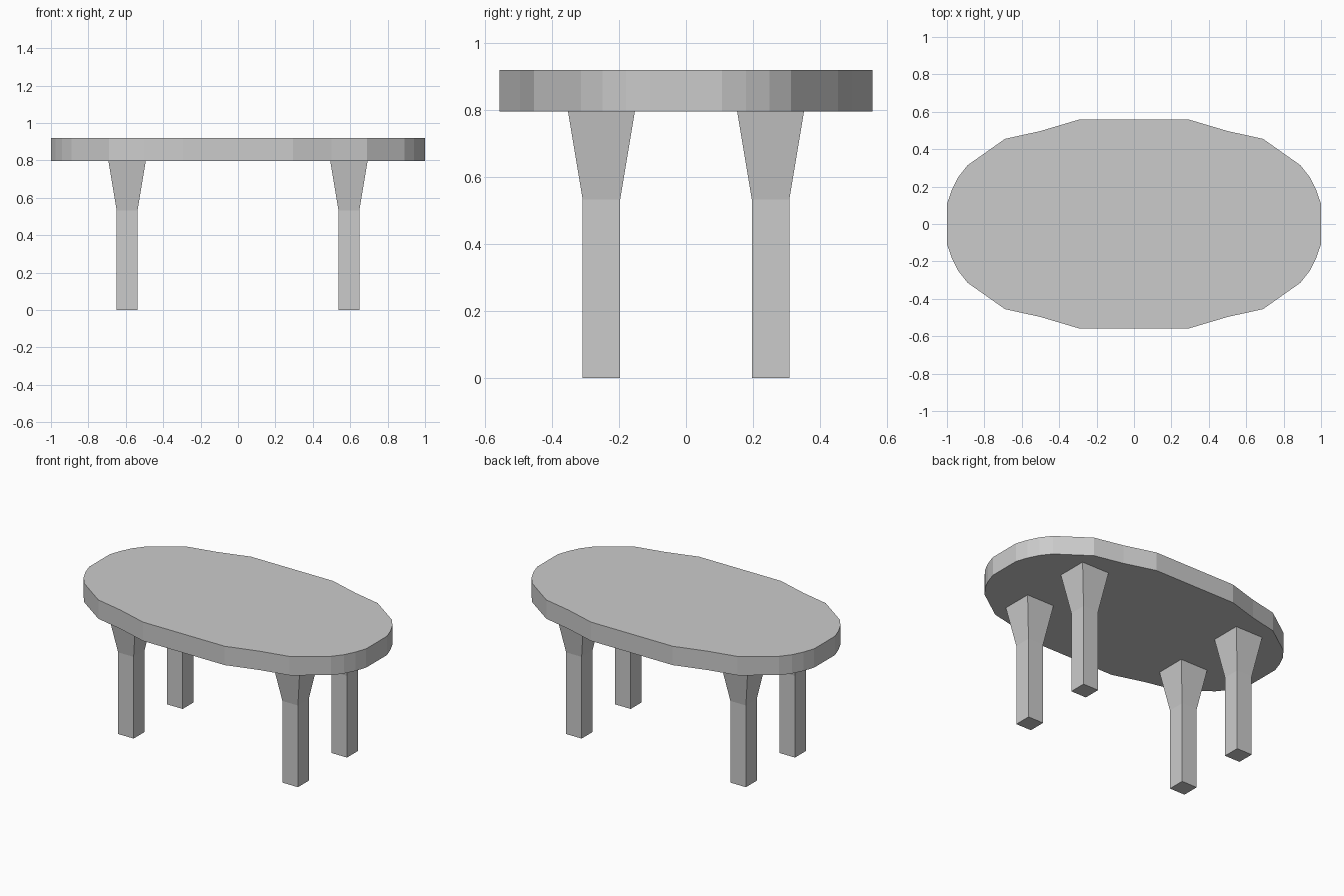
import bpy
import bmesh

if "Cube" in bpy.data.objects:
    bpy.data.objects.remove(bpy.data.objects["Cube"])

TOP_Z, UNDER_Z, FLARE_Z = 0.92, 0.797, 0.533


def loft(name, rings):
    """Skin a stack of matching closed outlines and cap both ends."""
    bm = bmesh.new()
    loops = [[bm.verts.new(p) for p in ring] for ring in rings]
    n = len(loops[0])
    for low, high in zip(loops, loops[1:]):
        for i in range(n):
            j = (i + 1) % n
            bm.faces.new((low[i], low[j], high[j], high[i]))
    bm.faces.new(loops[0][::-1])
    bm.faces.new(loops[-1])
    bmesh.ops.recalc_face_normals(bm, faces=bm.faces)
    mesh = bpy.data.meshes.new(name)
    bm.to_mesh(mesh)
    bm.free()
    obj = bpy.data.objects.new(name, mesh)
    bpy.context.collection.objects.link(obj)
    return obj


def square(cx, cy, half, z):
    return [(cx + sx * half, cy + sy * half, z)
            for sx, sy in ((-1, -1), (1, -1), (1, 1), (-1, 1))]


# Tabletop: one quarter of the faceted oval, mirrored into a full outline
quarter = [(1, 0.107), (0.975, 0.18), (0.94, 0.25), (0.89, 0.314),
           (0.69, 0.455), (0.5, 0.497), (0.295, 0.558)]
half = quarter + [(-x, y) for x, y in reversed(quarter)]
outline = half + [(-x, -y) for x, y in half]
loft("tabletop", [[(x, y, z) for x, y in outline] for z in (UNDER_Z, TOP_Z)])

# Legs: straight square posts flaring out under the top
for side, sx in (("left", -1), ("right", 1)):
    for end, sy in (("front", -1), ("back", 1)):
        cx, cy = sx * 0.593, sy * 0.253
        loft(f"{end}_{side}_leg", [square(cx, cy, 0.056, 0),
                                   square(cx, cy, 0.056, FLARE_Z),
                                   square(cx, cy, 0.1, UNDER_Z)])
